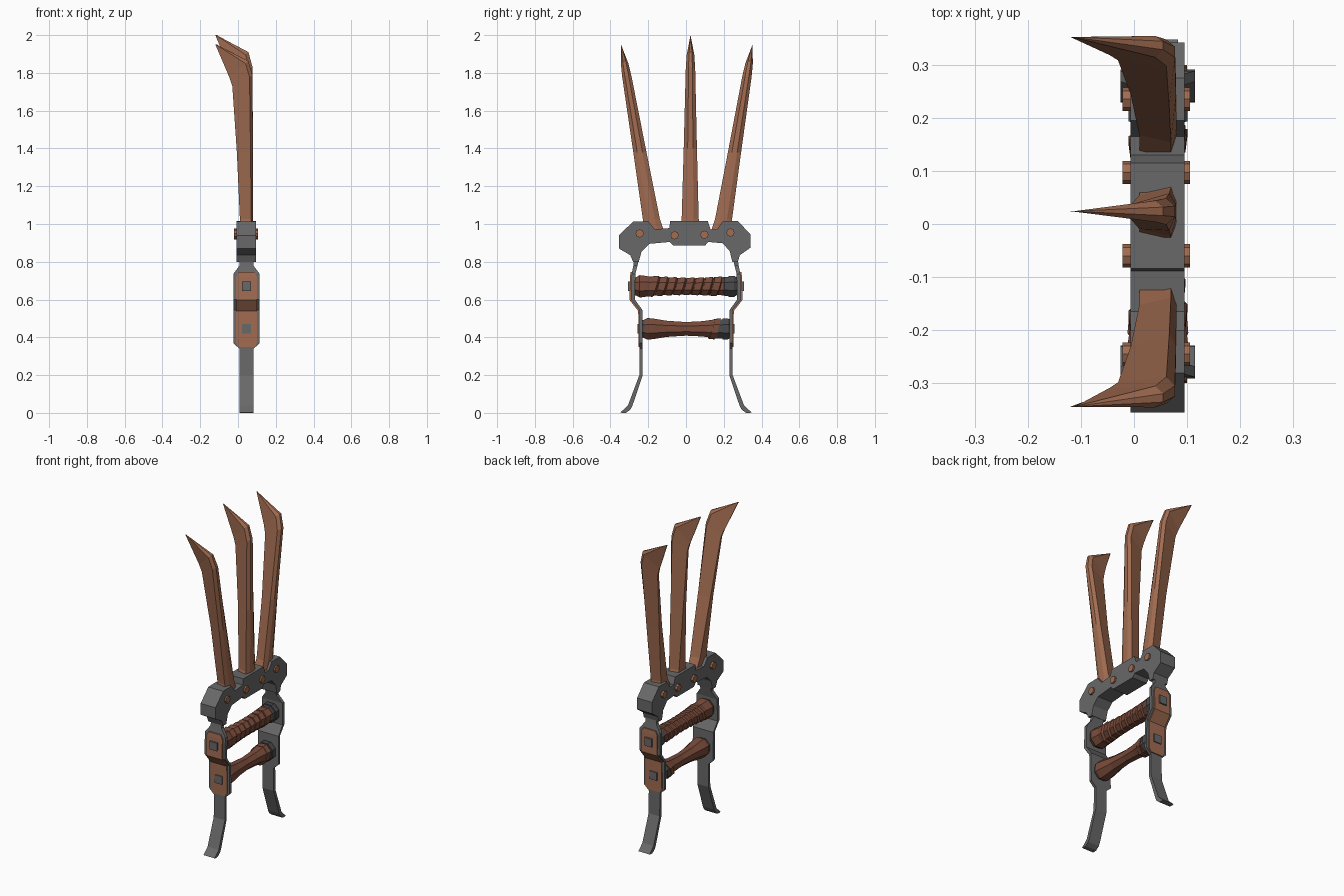
import bpy, bmesh, math
from mathutils import Vector


def material(name, rgb):
    m = bpy.data.materials.new(name)
    m.diffuse_color = (*rgb, 1)
    return m


COPPER = material("copper", (0.36, 0.15, 0.082))
STEEL = material("steel grey", (0.14, 0.14, 0.14))
LEATHER = material("dark leather", (0.19, 0.07, 0.042))
DARK = material("dark collar", (0.07, 0.07, 0.075))
CX = 0.045  # centre plane of the frame in x


def loft(name, rings, mat):
    """Skin a list of equal-length point rings and cap both ends."""
    bm = bmesh.new()
    vs = [[bm.verts.new(p) for p in r] for r in rings]
    n = len(vs[0])
    for a, b in zip(vs, vs[1:]):
        for i in range(n):
            j = (i + 1) % n
            bm.faces.new((a[i], a[j], b[j], b[i]))
    bm.faces.new(vs[0])
    bm.faces.new(vs[-1])
    bmesh.ops.remove_doubles(bm, verts=bm.verts, dist=1e-5)
    bmesh.ops.recalc_face_normals(bm, faces=bm.faces)
    me = bpy.data.meshes.new(name)
    bm.to_mesh(me)
    bm.free()
    me.materials.append(mat)
    ob = bpy.data.objects.new(name, me)
    bpy.context.collection.objects.link(ob)
    return ob


def prism(name, profile, x0, x1, mat):
    """Extrude a y-z profile along x."""
    return loft(name, [[(x, y, z) for y, z in profile] for x in (x0, x1)], mat)


def strap(name, path, side, mat):
    """Flat bar along z: each stop is (y, z, half width in x, thickness)."""
    rings = []
    for y, z, h, t in path:
        rings.append([(CX + sx * h, side * (y + sy * t / 2), z)
                      for sx, sy in ((-1, -1), (1, -1), (1, 1), (-1, 1))])
    return loft(name, rings, mat)


def turned(name, z, stops, mat, shear=0.0, sides=8):
    """Faceted round bar along y: each stop is (y, radius)."""
    rings = []
    for y, r in stops:
        ring = []
        for i in range(sides):
            a = math.tau * (i + 0.5) / sides
            dx, dz = r * math.cos(a), r * math.sin(a)
            ring.append((CX + dx, y + shear * (dz + 0.4 * dx), z + dz))
        rings.append(ring)
    return loft(name, rings, mat)


def blade(name, y0, y1, dz):
    """Hooked claw: stops are (z front, z back, x front, x back, half width, front factor)."""
    stops = [(0.96, 0.96, 0.010, 0.080, 0.056, 1.0),
             (1.03, 1.03, 0.010, 0.080, 0.045, 0.7),
             (1.40, 1.40, -0.006, 0.079, 0.035, 0.4),
             (1.77, 1.83, -0.030, 0.077, 0.025, 0.25),
             (1.82, 1.91, -0.046, 0.055, 0.020, 0.2)]
    rings = []
    for zf, zb, xf, xb, w, f in stops:
        ring = []
        for t, s in ((0, -f), (0.85, -1), (1, -0.4), (1, 0.4), (0.85, 1), (0, f)):
            z = zf + (zb - zf) * t
            z += dz * (z - 0.96)
            y = y0 + (y1 - y0) * (z - 0.96) / 1.0
            ring.append((xf + (xb - xf) * t, y + s * w, z))
        rings.append(ring)
    rings.append([(-0.12 + 0.002 * i % 2, y1, 2.0 + dz) for i in range(6)])
    return loft(name, rings, COPPER)


# Three claws
blade("middle_claw", 0.022, 0.024, 0.0)
blade("left_claw", -0.172, -0.344, -0.05)
blade("right_claw", 0.188, 0.352, -0.05)

# Knuckle bar
outline = [(-0.355, 0.94), (-0.28, 1.013), (-0.20, 1.015), (-0.165, 0.972), (-0.088, 0.978),
           (-0.084, 1.015), (0.115, 1.015), (0.13, 0.972), (0.165, 0.972), (0.195, 1.015),
           (0.275, 1.015), (0.342, 0.945), (0.342, 0.875), (0.285, 0.835), (0.275, 0.80),
           (0.245, 0.80), (0.232, 0.855), (0.195, 0.898), (0.118, 0.905), (0.10, 0.885),
           (-0.068, 0.885), (-0.085, 0.905), (-0.195, 0.895), (-0.235, 0.855),
           (-0.25, 0.80), (-0.28, 0.80), (-0.295, 0.835), (-0.355, 0.87)]
prism("knuckle_bar", outline, -0.007, 0.095, STEEL)

# Rivets through the bar
for i, (y, z) in enumerate([(-0.245, 0.95), (-0.06, 0.94), (0.097, 0.943), (0.235, 0.955)]):
    ring = [(y + 0.022 * math.cos(math.tau * k / 8), z + 0.022 * math.sin(math.tau * k / 8))
            for k in range(8)]
    prism(f"rivet_{i}", ring, -0.022, 0.105, COPPER)

# Side arms, cover plates and square bolts, mirrored in y
for side, label in ((-1, "left"), (1, "right")):
    strap(label + "_arm", [(0.258, 0.83, 0.037, 0.026), (0.268, 0.78, 0.037, 0.022),
                           (0.278, 0.735, 0.070, 0.02), (0.281, 0.60, 0.070, 0.02),
                           (0.239, 0.545, 0.070, 0.016), (0.237, 0.37, 0.070, 0.016),
                           (0.237, 0.34, 0.038, 0.016), (0.238, 0.20, 0.038, 0.018),
                           (0.295, 0.04, 0.038, 0.024), (0.312, 0.018, 0.038, 0.036),
                           (0.330, 0.003, 0.038, 0.034), (0.330, 0.0, 0.038, 0.022)], side, STEEL)
    strap(label + "_cover_plate", [(0.286, 0.745, 0.042, 0.016), (0.288, 0.72, 0.055, 0.016),
                                   (0.291, 0.598, 0.055, 0.016), (0.246, 0.54, 0.055, 0.014),
                                   (0.244, 0.37, 0.055, 0.014), (0.244, 0.35, 0.042, 0.014)],
          side, COPPER)
    for y, z, part in ((0.307, 0.67, "upper"), (0.258, 0.445, "lower")):
        strap(f"{label}_{part}_bolt", [(y - 0.02, z - 0.025, 0.025, 0.04),
                                       (y - 0.02, z + 0.025, 0.025, 0.04)], side, STEEL)

# Wrapped upper grip: solid core plus overlapping slanted bands
turned("upper_grip", 0.67, [(-0.268, 0.05), (-0.245, 0.064), (-0.215, 0.06), (-0.15, 0.048),
                            (0.0, 0.042), (0.15, 0.046), (0.21, 0.054)], LEATHER)
bands = 8
for i in range(bands):
    y = -0.2 + i * 0.048
    r = 0.047 + 0.25 * (y + 0.01) ** 2
    turned(f"grip_wrap_{i}", 0.67, [(y, r), (y + 0.036, r + 0.004), (y + 0.046, r - 0.006)],
           LEATHER, shear=0.3)

# Lower grip
turned("lower_grip", 0.445, [(-0.225, 0.05), (-0.205, 0.062), (-0.175, 0.059), (-0.10, 0.046),
                             (0.0, 0.039), (0.09, 0.044), (0.14, 0.052), (0.17, 0.056)], LEATHER)
turned("lower_grip_band", 0.445, [(0.135, 0.056), (0.165, 0.060)], LEATHER, shear=0.3)

# Stepped collars on the right end and thin washers on the left
for part, z, y in (("upper", 0.67, 0.195), ("lower", 0.445, 0.162)):
    turned(part + "_collar", z, [(y, 0.046), (y + 0.008, 0.054), (y + 0.03, 0.054),
                                 (y + 0.031, 0.060), (y + 0.06, 0.060), (y + 0.078, 0.048)], DARK)
turned("upper_washer", 0.67, [(-0.273, 0.05), (-0.255, 0.055)], DARK)
turned("lower_washer", 0.445, [(-0.232, 0.05), (-0.215, 0.054)], DARK)
